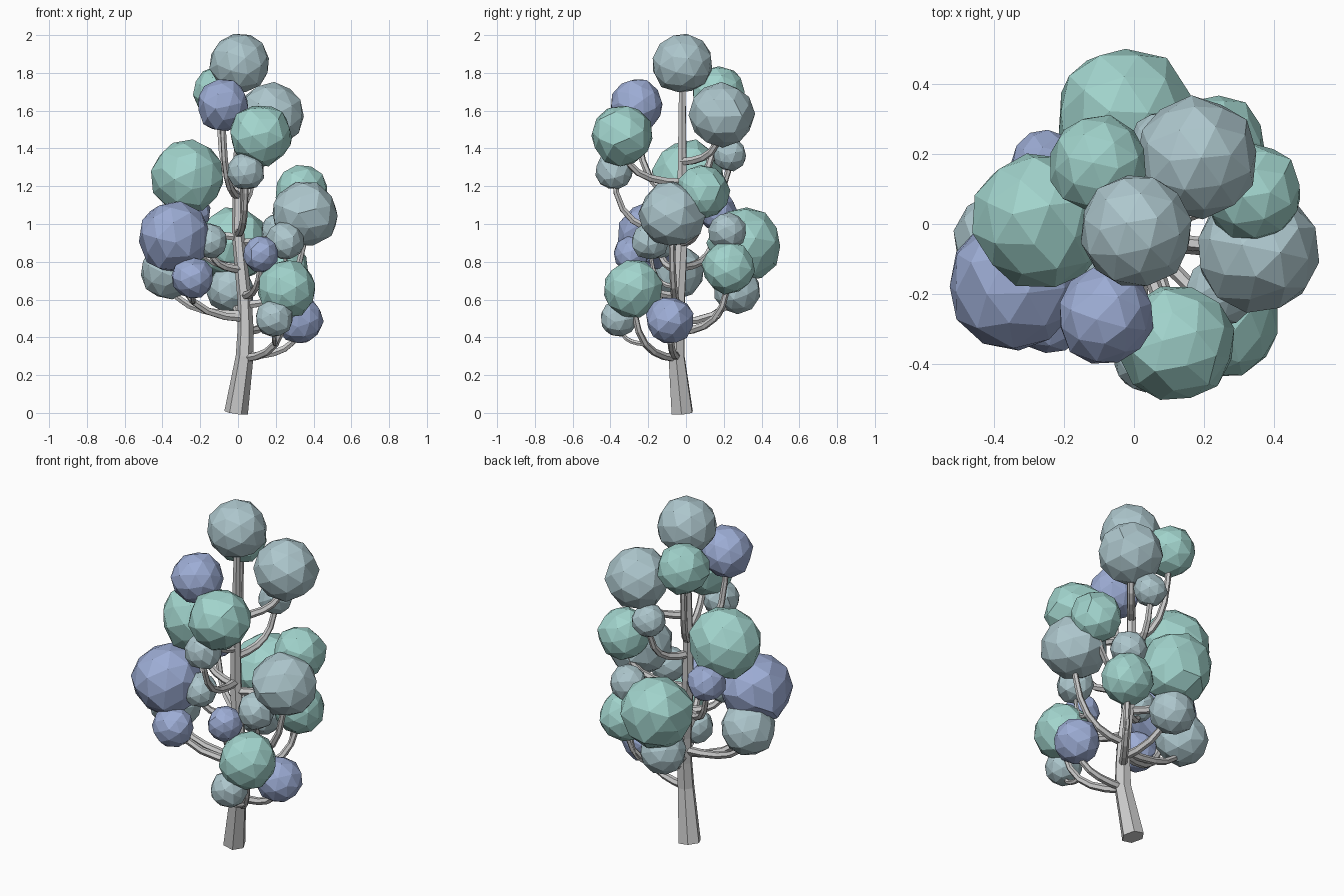
import bpy, bmesh, random
from mathutils import Vector, Euler

if "Cube" in bpy.data.objects:
    bpy.data.objects.remove(bpy.data.objects["Cube"])

random.seed(4)


def material(name, col):
    m = bpy.data.materials.new(name)
    m.diffuse_color = (*col, 1)
    m.use_nodes = True
    m.node_tree.nodes["Principled BSDF"].inputs["Base Color"].default_value = m.diffuse_color
    return m


TEAL = material("teal_leaf", (0.36, 0.66, 0.61))
BLUE = material("blue_leaf", (0.34, 0.42, 0.67))
GREY = material("pale_leaf", (0.42, 0.57, 0.61))


def tube(name, pts, radii):
    # six-sided tapered tube along a path
    cu = bpy.data.curves.new(name, 'CURVE')
    cu.dimensions = '3D'
    cu.bevel_depth = 1.0
    cu.bevel_resolution = 1
    cu.use_fill_caps = True
    sp = cu.splines.new('POLY')
    sp.use_smooth = False
    sp.points.add(len(pts) - 1)
    for p, co, r in zip(sp.points, pts, radii):
        p.co = (*co, 1)
        p.radius = r
    ob = bpy.data.objects.new(name, cu)
    bpy.context.collection.objects.link(ob)
    bpy.ops.object.select_all(action='DESELECT')
    ob.select_set(True)
    bpy.context.view_layer.objects.active = ob
    bpy.ops.object.convert(target='MESH')


def leaf_ball(name, centre, r, mat):
    # faceted ball with slightly uneven corners
    bm = bmesh.new()
    bmesh.ops.create_icosphere(bm, subdivisions=2, radius=r * 1.02)
    for v in bm.verts:
        v.co *= random.uniform(0.95, 1.03)
    rot = Euler([random.uniform(0, 6.28) for _ in range(3)]).to_matrix()
    bmesh.ops.rotate(bm, verts=bm.verts, matrix=rot)
    # merge nearly flat triangles for broader facets
    bmesh.ops.dissolve_limit(bm, angle_limit=0.2, verts=bm.verts, edges=bm.edges)
    me = bpy.data.meshes.new(name)
    bm.to_mesh(me)
    bm.free()
    me.materials.append(mat)
    ob = bpy.data.objects.new(name, me)
    ob.location = centre
    bpy.context.collection.objects.link(ob)


# trunk
trunk = [Vector(p) for p in ((-.01, -.02, 0), (.035, -.05, .3), (.04, -.045, .45),
                             (.035, -.04, .6), (0, -.02, .95), (0, -.02, 1.25), (.01, -.02, 1.8))]
tube("trunk", trunk, [.063, .047, .042, .038, .033, .027, .018])


def on_trunk(z):
    for a, b in zip(trunk, trunk[1:]):
        if a.z <= z <= b.z:
            return a.lerp(b, (z - a.z) / (b.z - a.z))


# leaf balls: x, y, z, radius, colour, and branch origin (trunk height or parent ball)
balls = {
    "crown": (.01, -.02, 1.85, .16, GREY, None),
    "upper_back": (-.10, .17, 1.70, .14, TEAL, 1.2),
    "upper_front": (-.08, -.26, 1.63, .14, BLUE, 1.15),
    "upper_right": (.18, .19, 1.58, .17, GREY, 1.33),
    "high_front": (.12, -.34, 1.47, .165, TEAL, 1.22),
    "high_front_small": (.04, -.38, 1.28, .10, GREY, .95),
    "high_back_small": (.08, .23, 1.37, .09, GREY, 1.1),
    "left_high": (-.265, .01, 1.25, .195, TEAL, .93),
    "left_large": (-.34, -.17, .93, .19, BLUE, .5),
    "right_high": (.34, .09, 1.17, .14, TEAL, .9),
    "right_large": (.355, -.075, 1.05, .175, GREY, .57),
    "right_small": (.25, -.19, .91, .10, GREY, "right_large"),
    "right_back_small": (.22, .22, .96, .10, GREY, "right_back"),
    "right_back": (.235, .225, .77, .14, TEAL, .43),
    "back_large": (-.03, .31, .89, .195, TEAL, .48),
    "back_low": (-.04, .27, .65, .125, GREY, "back_large"),
    "left_back_small": (-.25, .165, 1.07, .105, BLUE, .77),
    "left_low": (-.37, -.05, .75, .145, GREY, .52),
    "left_front_low": (-.24, -.26, .715, .11, BLUE, "left_large"),
    "left_front_small": (-.15, -.14, .91, .095, GREY, .76),
    "front_small": (.12, -.29, .84, .095, BLUE, .62),
    "front_low": (.26, -.28, .655, .155, TEAL, .29),
    "front_lowest": (.19, -.355, .5, .10, GREY, "front_low"),
    "right_lowest": (.325, -.085, .49, .125, BLUE, .3),
}


def branch_path(key, n=7):
    # runs outward from its origin, then bends upward into the ball
    x, y, z, r, mat, src = balls[key]
    end = Vector((x, y, z))
    start = branch_path(src)[3] if isinstance(src, str) else on_trunk(src)
    d = end - start
    c1 = start + Vector((d.x * .6, d.y * .6, d.z * .02))
    c2 = start + Vector((d.x * 1.0, d.y * 1.0, d.z * .2))
    pts = []
    for i in range(n):
        t = i / (n - 1)
        s = 1 - t
        pts.append(start * s**3 + c1 * 3 * s * s * t + c2 * 3 * s * t * t + end * t**3)
    return pts


for key, (x, y, z, r, mat, src) in balls.items():
    leaf_ball("leaf_" + key, (x, y, z), r, mat)
    if src is not None:
        pts = branch_path(key)
        w = .015 if isinstance(src, str) else .023
        tube("branch_" + key, pts, [w * (1 - .35 * i / 6) for i in range(7)])
